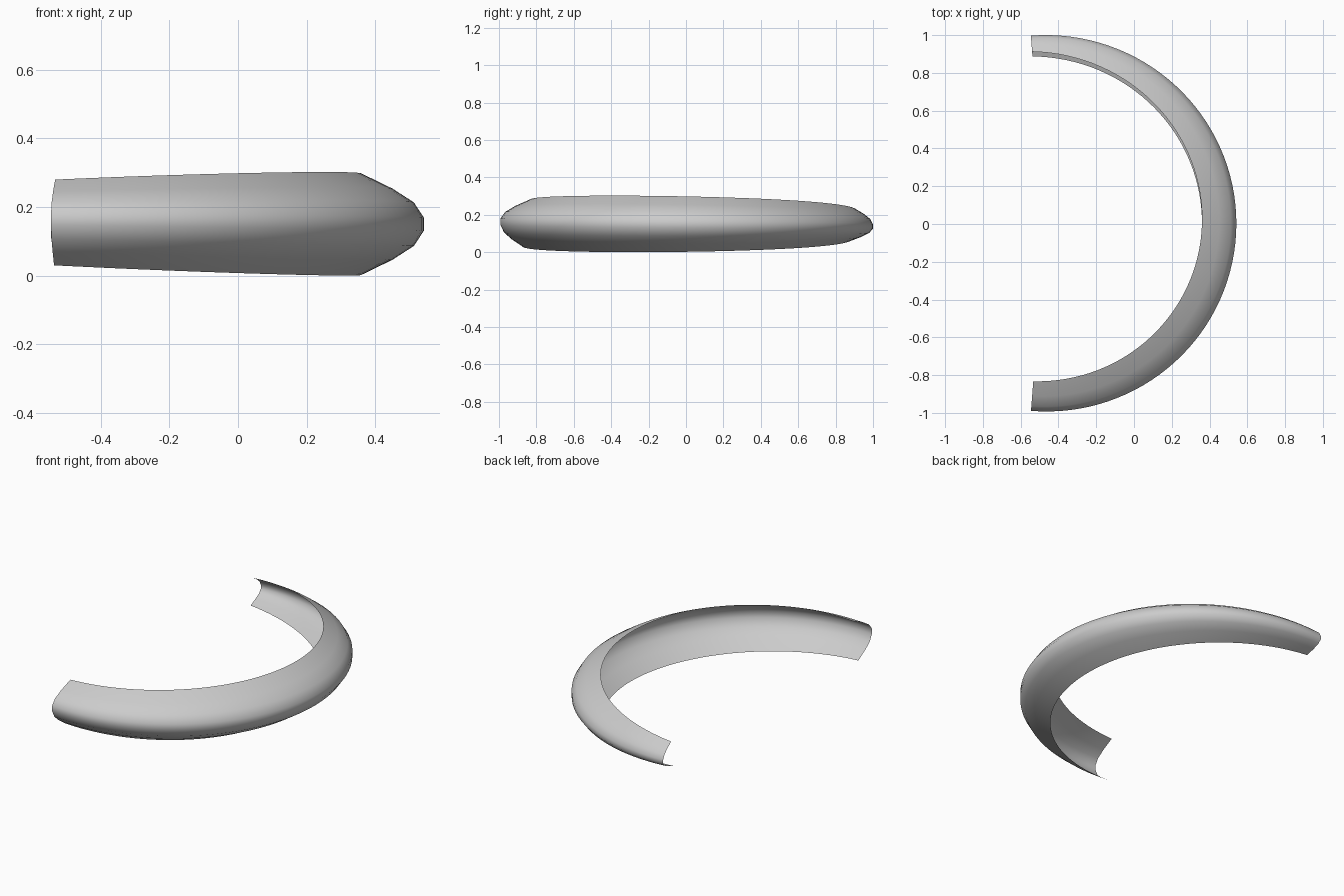
import bpy, bmesh, math

cube = bpy.data.objects.get("Cube")
if cube:
    bpy.data.objects.remove(cube)

CENTRE_X = -0.47
STRETCH_X = 1.012
END_ANGLE = math.radians(94.3)
STEPS = 64

# half cross-section: fraction of depth outwards, fraction of half height
HALF = [(0, 1), (0.5, 0.7), (0.84, 0.43), (1, 0.13)]


def blend(front, middle, back, t):
    """Parabola through the values at the front end, middle and back end."""
    return middle + (back - front) / 2 * t + ((front + back) / 2 - middle) * t * t


def section(t):
    """Radius and height of each point of the open C-shaped section."""
    tip_r = blend(0.992, 1.0, 1.0, t)
    tip_z = blend(0.165, 0.15, 0.135, t)
    top = blend(0.835, 0.82, 0.915, t), blend(0.28, 0.298, 0.225, t)
    low = blend(0.875, 0.82, 0.89, t), blend(0.03, 0.002, 0.068, t)
    points = []
    for (edge_r, edge_z), half in ((top, HALF), (low, HALF[::-1])):
        for d, h in half:
            points.append((edge_r + (tip_r - edge_r) * d, tip_z + (edge_z - tip_z) * h))
    return points


# material
grey = bpy.data.materials.new("light_grey")
grey.use_nodes = True
colour = (0.6, 0.6, 0.6, 1)
grey.diffuse_color = colour
grey.node_tree.nodes["Principled BSDF"].inputs["Base Color"].default_value = colour

# curved open shell swept round the half ring
bm = bmesh.new()
rows = []
for i in range(STEPS + 1):
    t = 2 * i / STEPS - 1
    a = t * END_ANGLE
    rows.append([bm.verts.new((CENTRE_X + STRETCH_X * r * math.cos(a), r * math.sin(a), z))
                 for r, z in section(t)])
for a, b in zip(rows, rows[1:]):
    for j in range(len(a) - 1):
        bm.faces.new((a[j], a[j + 1], b[j + 1], b[j]))

mesh = bpy.data.meshes.new("curved_shell")
bm.to_mesh(mesh)
bm.free()
mesh.materials.append(grey)
shell = bpy.data.objects.new("curved_shell", mesh)
bpy.context.collection.objects.link(shell)
bpy.context.view_layer.objects.active = shell
shell.select_set(True)
bpy.ops.object.shade_smooth()
